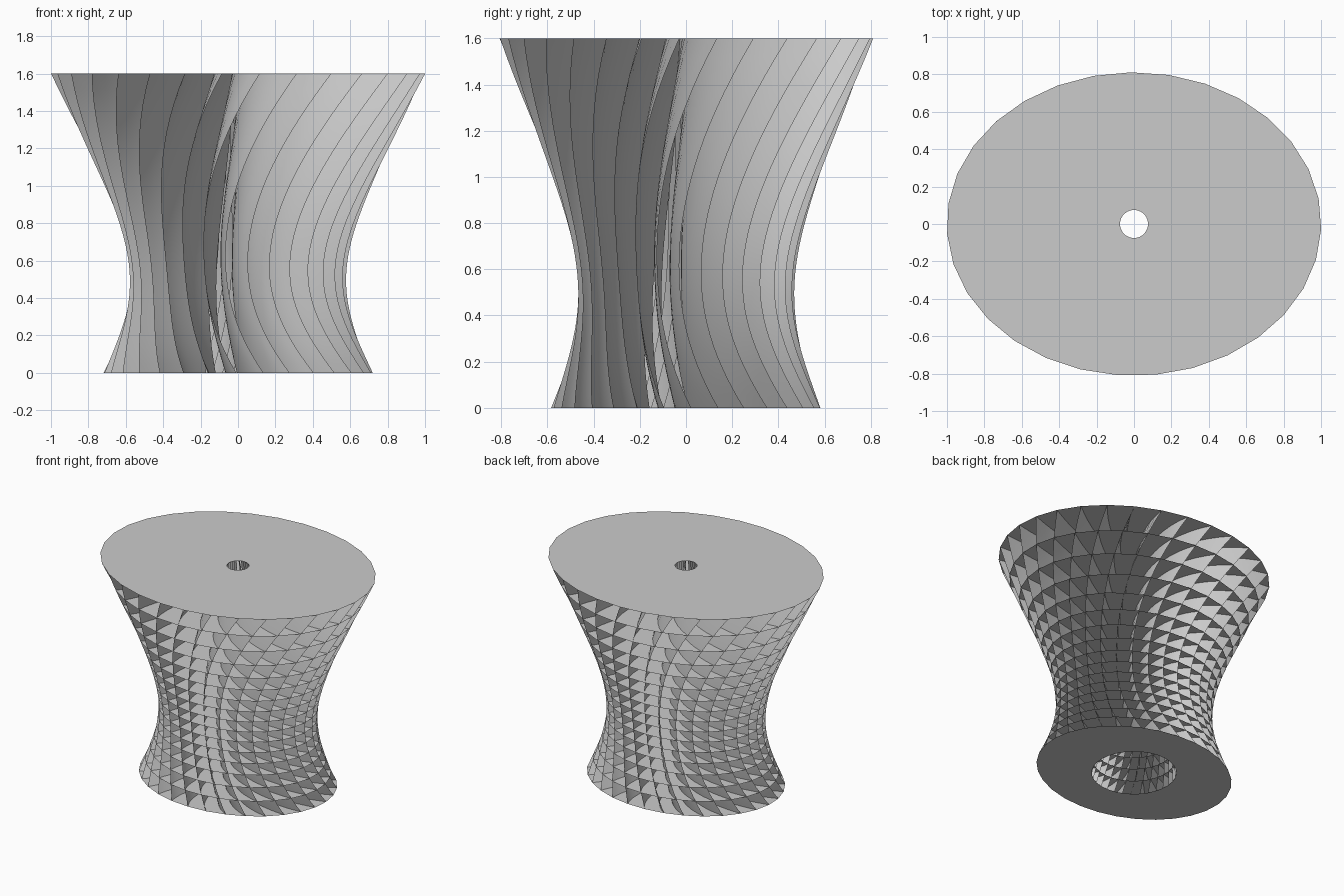
import bpy, bmesh, math

if "Cube" in bpy.data.objects:
    bpy.data.objects.remove(bpy.data.objects["Cube"])

FINS, FLOORS, HEIGHT, WAIST = 31, 16, 1.6, 0.39
STEP = math.tau / FINS

grey = bpy.data.materials.new("plain grey")
grey.use_nodes = True
grey.diffuse_color = (0.6, 0.6, 0.6, 1)
grey.node_tree.nodes["Principled BSDF"].inputs["Base Color"].default_value = grey.diffuse_color


def lerp(a, b, t):
    return a + (b - a) * t


def point(i, v, s):
    """Point on fin i: v runs up the height, s runs from the hole to the rim."""
    w = v - WAIST
    z = 0.52 + 1.25 * w + 0.2025 * w ** 2 + 1.068 * w ** 3
    rim = 0.579 + 0.048 * w + 1.056 * w ** 2
    hole = lerp(0.29, 0.075, z / HEIGHT)
    r = lerp(hole, rim, s)
    twist = 66.5 - 11 * w + 83.6 * w ** 2
    swirl = lerp(12, 17, v) * (1 - s)
    a = math.radians(twist - swirl) + i * STEP
    return r * math.cos(a), lerp(1, 0.81, s) * r * math.sin(a), z


def make_object(name, build):
    bm = bmesh.new()
    build(bm)
    mesh = bpy.data.meshes.new(name)
    bm.to_mesh(mesh)
    bm.free()
    mesh.materials.append(grey)
    obj = bpy.data.objects.new(name, mesh)
    bpy.context.collection.objects.link(obj)


# Horizontal shelves: flat rings with an oval rim and a round hole
def shelves(bm):
    for level in range(FLOORS + 1):
        v = level / FLOORS
        rim = [bm.verts.new(point(i, v, 1)) for i in range(FINS)]
        hole = [bm.verts.new(point(i, v, 0)) for i in range(FINS)]
        for i in range(FINS):
            j = (i + 1) % FINS
            quad = [hole[i], rim[i], rim[j], hole[j]]
            bm.faces.new(quad if level else quad[::-1])


# Upright fins: thin sheets that twist upwards and curl in towards the hole
def fins(bm):
    rows, cols = FLOORS * 2, 8
    for i in range(FINS):
        grid = [[bm.verts.new(point(i, k / rows, c / cols)) for c in range(cols + 1)]
                for k in range(rows + 1)]
        for low, high in zip(grid, grid[1:]):
            for c in range(cols):
                bm.faces.new((low[c], low[c + 1], high[c + 1], high[c])).smooth = True


make_object("shelves", shelves)
make_object("upright_fins", fins)
